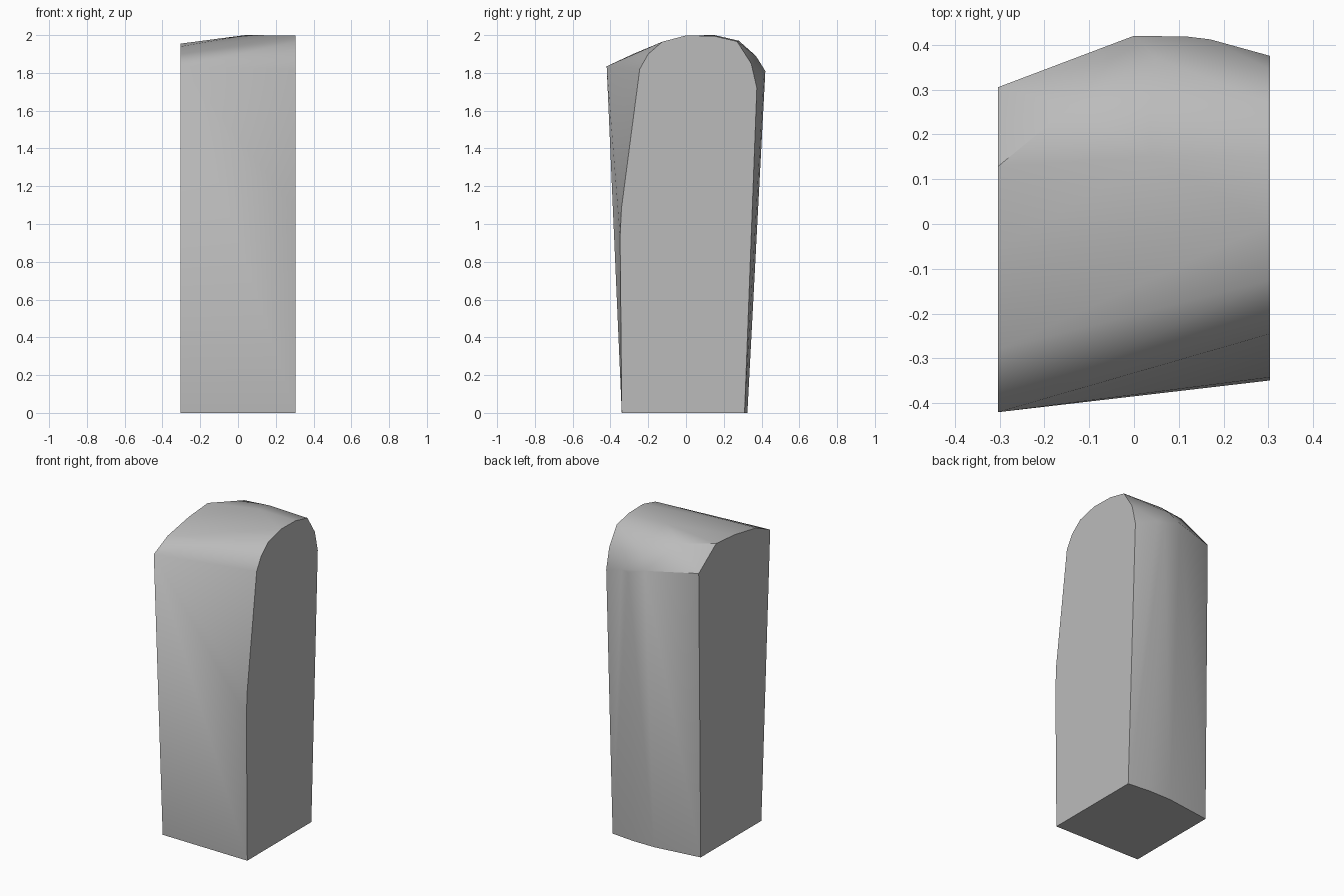
import bpy
import bmesh
import math

default = bpy.data.objects.get("Cube")
if default:
    bpy.data.objects.remove(default, do_unlink=True)

# Plain grey stone
stone = bpy.data.materials.new("stone_grey")
stone.use_nodes = True
grey = (0.5, 0.5, 0.5, 1)
stone.diffuse_color = grey
stone.node_tree.nodes["Principled BSDF"].inputs["Base Color"].default_value = grey

HALF = 0.304

# Rounded outline of the arched end, as (y, z)
arched_end = [(-0.34, 0), (-0.349, 0.93), (-0.342, 1.08), (-0.245, 1.82),
              (-0.2, 1.9), (-0.125, 1.965), (0, 1.998), (0.15, 1.995),
              (0.27, 1.967), (0.345, 1.85), (0.375, 1.72), (0.31, 0)]

# Sharper outline of the opposite end
pointed_end = [(-0.33, 0), (-0.42, 1.835), (-0.28, 1.9), (-0.06, 1.94),
               (0.128, 1.955), (0.305, 1.83), (0.285, 0)]

# Bulging back and crown between the ends, as (x, y, z)
bulge = [(0, 0.325, 0), (0.15, 0.325, 0), (0, 0.42, 1.81),
         (0.12, 0.418, 1.77), (0.17, 0.412, 1.77), (0.05, 0.37, 1.89),
         (0.03, 0.28, 1.97), (0.04, 0.15, 2), (-0.14, 0.263, 1.965)]

points = [(HALF, y, z) for y, z in arched_end]
points += [(-HALF, y, z) for y, z in pointed_end]
points += bulge

# Wrap a convex skin around the outlines
bm = bmesh.new()
for p in points:
    bm.verts.new(p)
hull = bmesh.ops.convex_hull(bm, input=bm.verts[:])
loose = [v for v in bm.verts if not v.link_faces]
bmesh.ops.delete(bm, geom=loose, context='VERTS')
bmesh.ops.dissolve_limit(bm, angle_limit=math.radians(0.5),
                         verts=bm.verts[:], edges=bm.edges[:])
bmesh.ops.recalc_face_normals(bm, faces=bm.faces[:])

mesh = bpy.data.meshes.new("stone_block")
bm.to_mesh(mesh)
bm.free()
mesh.materials.append(stone)
block = bpy.data.objects.new("stone_block", mesh)
bpy.context.collection.objects.link(block)

# Smooth the rounded faces and keep the hard corners
bpy.context.view_layer.objects.active = block
block.select_set(True)
bpy.ops.object.shade_smooth_by_angle(angle=math.radians(30))
